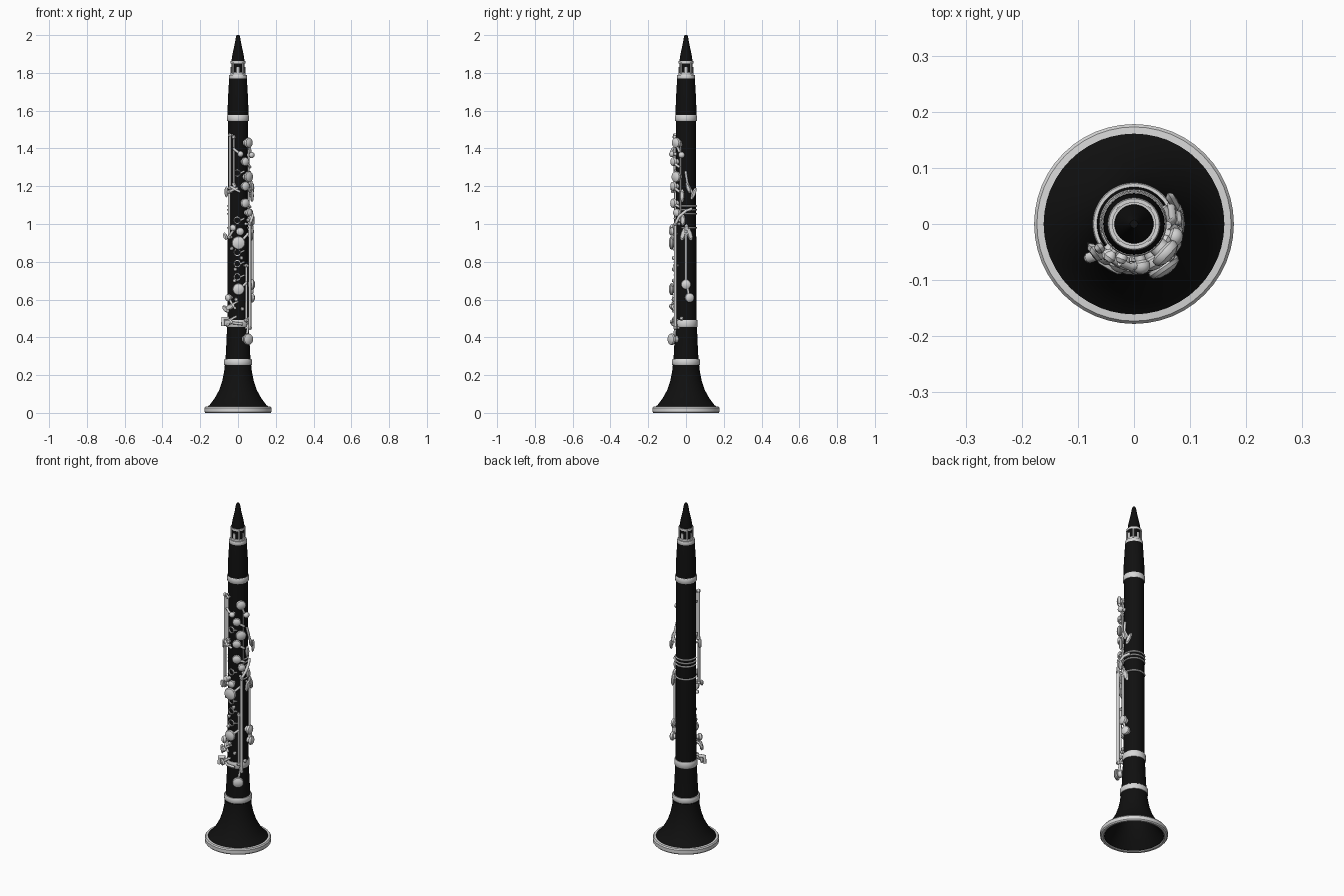
import bpy, bmesh, math
from mathutils import Vector, Matrix

cube = bpy.data.objects.get("Cube")
if cube:
    bpy.data.objects.remove(cube)


def material(name, value, rough):
    m = bpy.data.materials.new(name)
    m.use_nodes = True
    color = (value, value, value, 1)
    m.diffuse_color = color
    m.roughness = rough
    node = m.node_tree.nodes["Principled BSDF"]
    node.inputs["Base Color"].default_value = color
    node.inputs["Roughness"].default_value = rough
    return m


BLACK = material("black_wood", 0.005, 0.5)
SILVER = material("silver_metal", 0.68, 0.4)


def add(name, data, mat):
    ob = bpy.data.objects.new(name, data)
    bpy.context.collection.objects.link(ob)
    data.materials.append(mat)
    return ob


def lathe(name, profile, mat, matrix=None, sides=48):
    """Spin (radius, height) points about the local z axis."""
    bm = bmesh.new()
    verts = [bm.verts.new((r, 0, z)) for r, z in profile]
    edges = [bm.edges.new(pair) for pair in zip(verts, verts[1:])]
    bmesh.ops.spin(bm, geom=verts + edges, axis=(0, 0, 1), cent=(0, 0, 0),
                   steps=sides, angle=math.tau)
    bmesh.ops.remove_doubles(bm, verts=bm.verts, dist=0.00005)
    bmesh.ops.recalc_face_normals(bm, faces=bm.faces)
    me = bpy.data.meshes.new(name)
    bm.to_mesh(me)
    bm.free()
    me.polygons.foreach_set("use_smooth", [True] * len(me.polygons))
    me.set_sharp_from_angle(angle=math.radians(35))
    ob = add(name, me, mat)
    if matrix:
        ob.matrix_world = matrix
    return ob


def polar(a, r, z):
    """Angle in degrees from the front toward +x."""
    t = math.radians(a)
    return Vector((r * math.sin(t), -r * math.cos(t), z))


def tube(name, points, radius):
    """Round bar through polar points."""
    cu = bpy.data.curves.new(name, "CURVE")
    cu.dimensions = "3D"
    cu.bevel_depth = radius
    cu.bevel_resolution = 2
    cu.use_fill_caps = True
    sp = cu.splines.new("POLY")
    sp.points.add(len(points) - 1)
    for p, q in zip(sp.points, points):
        p.co = (*polar(*q), 1)
    return add(name, cu, SILVER)


def outward(a, r, z):
    p = polar(a, r, z)
    return Matrix.Translation(p) @ polar(a, 1, 0).to_track_quat("Z", "Y").to_matrix().to_4x4()


def pad(name, a, z, size, r=0.07):
    """Domed key cup on a short stem, facing outward."""
    s = size
    lathe(name, [(0, -0.025), (s * .6, -0.025), (s * .6, -0.004), (s * .95, 0), (s, 0.006),
                 (s * .9, 0.013), (s * .5, 0.019), (0, 0.021)], SILVER, outward(a, r, z), 20)


def post(name, a, z, r):
    """Turned pillar with a ball end."""
    lathe(name, [(0.009, 0.045 - r), (0.005, -0.01), (0.009, -0.005), (0.011, 0.002),
                 (0.007, 0.009), (0, 0.011)], SILVER, outward(a, r, z), 12)


def touch(name, a, z, length, width, r=0.075, tilt=0):
    """Oval finger plate."""
    m = outward(a, r, z) @ Matrix.Rotation(math.radians(tilt), 4, "Z")
    m = m @ Matrix.Diagonal((width, length, 0.009, 1))
    lathe(name, [(0, -1), (.7, -.8), (1, 0), (.7, .8), (0, 1)], SILVER, m, 16)


def hinge(name, a, low, high, r=0.072, thick=0.0075):
    """Long rod carried on pillars."""
    tube(name, [(a, r, low), (a, r, high)], thick)
    for i, z in enumerate((low, high)):
        post(f"{name}_post_{i}", a, z, r)


# Wooden body
lathe("bell", [(0.071, 0.25), (0.073, 0.22), (0.083, 0.17), (0.1, 0.12), (0.125, 0.075),
               (0.15, 0.042), (0.166, 0.03), (0.166, 0.006), (0.155, 0.006), (0.13, 0.04),
               (0.1, 0.085), (0.075, 0.14), (0.055, 0.2), (0.03, 0.3), (0, 0.3)], BLACK)
lathe("lower_joint", [(0, 0.25), (0.068, 0.25), (0.062, 0.36), (0.056, 0.5), (0.054, 1.0),
                      (0.054, 1.04), (0, 1.04)], BLACK)
lathe("upper_joint", [(0, 1.04), (0.054, 1.04), (0.053, 1.55), (0, 1.55)], BLACK)
lathe("barrel", [(0, 1.57), (0.055, 1.57), (0.054, 1.65), (0.047, 1.77), (0, 1.77)], BLACK)
lathe("mouthpiece", [(0, 1.77), (0.034, 1.77), (0.035, 1.86), (0.03, 1.895), (0.018, 1.95),
                     (0.011, 1.99), (0.007, 2), (0, 2)], BLACK)

# Metal bands
lathe("bell_rim", [(0.157, 0.004), (0.162, 0), (0.173, 0), (0.178, 0.006), (0.178, 0.026),
                   (0.173, 0.033), (0.161, 0.034), (0.157, 0.004)], SILVER)
for name, r, low, high in (("bell_band", 0.074, 0.253, 0.284), ("lower_band", 0.062, 0.455, 0.492),
                           ("barrel_band", 0.058, 1.545, 1.577), ("top_band", 0.047, 1.765, 1.79)):
    lathe(name, [(r - .03, low), (r - .002, low), (r, low + .003), (r, high - .003),
                 (r - .002, high), (r - .03, high)], SILVER)

# Joint bands wrapping the back
for i, z in enumerate((1.055, 1.075, 1.095, 0.98)):
    tube(f"joint_band_{i}", [(a, 0.055, z) for a in range(65, 286, 10)], 0.0045)

# Ligature
for i, z in enumerate((1.795, 1.856)):
    lathe(f"ligature_ring_{i}", [(0.03, z - .006), (0.039, z - .006), (0.039, z + .006),
                                 (0.03, z + .006)], SILVER)
for i in range(4):
    tube(f"ligature_bar_{i}", [(45 + 90 * i, 0.037, z) for z in (1.795, 1.856)], 0.005)
    tube(f"ligature_plate_{i}", [(90 * i, 0.03, z) for z in (1.795, 1.832)], 0.009)

# Long hinge rods
hinge("upper_rod_outer", -36, 1.19, 1.47)
hinge("upper_rod_inner", -20, 1.21, 1.46, 0.064, 0.005)
hinge("middle_rod", -40, 0.93, 1.17)
hinge("lower_rod_front", 48, 0.45, 1.0, 0.084, 0.008)
hinge("lower_rod_inner", 38, 0.49, 0.78, 0.072, 0.006)
hinge("lower_rod_side", 90, 0.69, 0.96, 0.075, 0.007)
hinge("upper_rod_side", 62, 1.02, 1.42, 0.062, 0.005)

# Key cups
for i, (a, z, size) in enumerate(((47, 1.43, .028), (72, 1.365, .017), (30, 1.33, .024),
                                  (47, 1.25, .03), (30, 1.2, .025), (30, 1.11, .026),
                                  (50, 1.06, .022), (2, 0.9, .036), (2, 0.655, .032),
                                  (90, 0.68, .027), (104, 0.61, .026), (-42, 0.61, .02),
                                  (-20, 0.98, .018), (8, 0.96, .022), (10, 1.37, .016))):
    pad(f"key_cup_{i}", a, z, size)
pad("lowest_key_cup", 35, 0.39, 0.031, 0.087)

# Arms linking cups to rods
for i, (a, z, b, y) in enumerate(((47, 1.43, 62, 1.38), (30, 1.33, 62, 1.3), (10, 1.37, -20, 1.4),
                                  (30, 1.2, 62, 1.17), (30, 1.11, 62, 1.09), (2, 0.9, 48, 0.95),
                                  (2, 0.655, 38, 0.69), (104, 0.61, 90, 0.7), (-42, 0.61, -10, 0.55),
                                  (-40, 1.17, 0, 1.19), (-40, 0.93, -10, 0.98), (35, 0.39, 46, 0.47),
                                  (-36, 1.2, 8, 1.17), (20, 0.47, -45, 0.48))):
    tube(f"key_arm_{i}", [(a, 0.073, z), ((a + b) / 2, 0.077, (z + y) / 2), (b, 0.073, y)], 0.007)

# Finger hole rings
for i, z in enumerate((0.72, 0.79, 0.85, 1.02, 1.27)):
    m = outward(-4, 0.058, z)
    lathe(f"finger_ring_{i}", [(0.015, -0.006), (0.015, 0.003), (0.019, 0.003),
                               (0.019, -0.006), (0.015, -0.006)], SILVER, m, 20)
    tube(f"ring_arm_{i}", [(14, 0.06, z), (30, 0.07, z + 0.01)], 0.005)

# Side levers behind the left edge
touch("thumb_side_lever", 120, 1.16, 0.035, 0.012, 0.08, -25)
touch("side_lever", 98, 1.19, 0.03, 0.011, 0.078, 20)
tube("side_lever_arm", [(88, 0.06, 1.28), (95, 0.07, 1.22), (118, 0.075, 1.16)], 0.007)
touch("trill_lever_0", 75, 1.15, 0.035, 0.012, 0.077)
touch("trill_lever_1", 78, 1.02, 0.03, 0.014, 0.08)

# Crossing levers at the joint
for i, a in enumerate((78, 92, 106)):
    touch(f"bridge_key_{i}", a, 0.945 + 0.02 * (i % 2), 0.035, 0.014, 0.074, 15 * (i - 1))
tube("bridge_arm", [(48, 0.084, 1.0), (65, 0.085, 1.04), (90, 0.07, 1.07), (120, 0.06, 1.08)], 0.008)
touch("left_bridge_key", -52, 0.935, 0.022, 0.012, 0.085, 30)
touch("left_upper_key", -55, 1.17, 0.03, 0.01, 0.075)

# Little finger levers
for i, (a, z, tilt) in enumerate(((-50, 0.475, 70), (-38, 0.48, 95), (-50, 0.55, 60),
                                  (-30, 0.56, 110))):
    touch(f"little_finger_key_{i}", a, z, 0.03, 0.015, 0.085, tilt)
    tube(f"little_finger_arm_{i}", [(a, 0.083, z), (a + 15, 0.074, z + 0.02),
                                    (a + 28, 0.055, z + 0.03)], 0.006)
tube("little_finger_stem", [(-53, 0.1, 0.46), (-53, 0.1, 0.5), (-45, 0.07, 0.5)], 0.01)

# Small scattered pillars
for i, (a, z) in enumerate(((-12, 0.76), (-15, 0.7), (15, 0.82), (-8, 0.6), (20, 0.55),
                            (-15, 1.2), (70, 0.5), (-30, 0.87))):
    post(f"pillar_{i}", a, z, 0.066)
